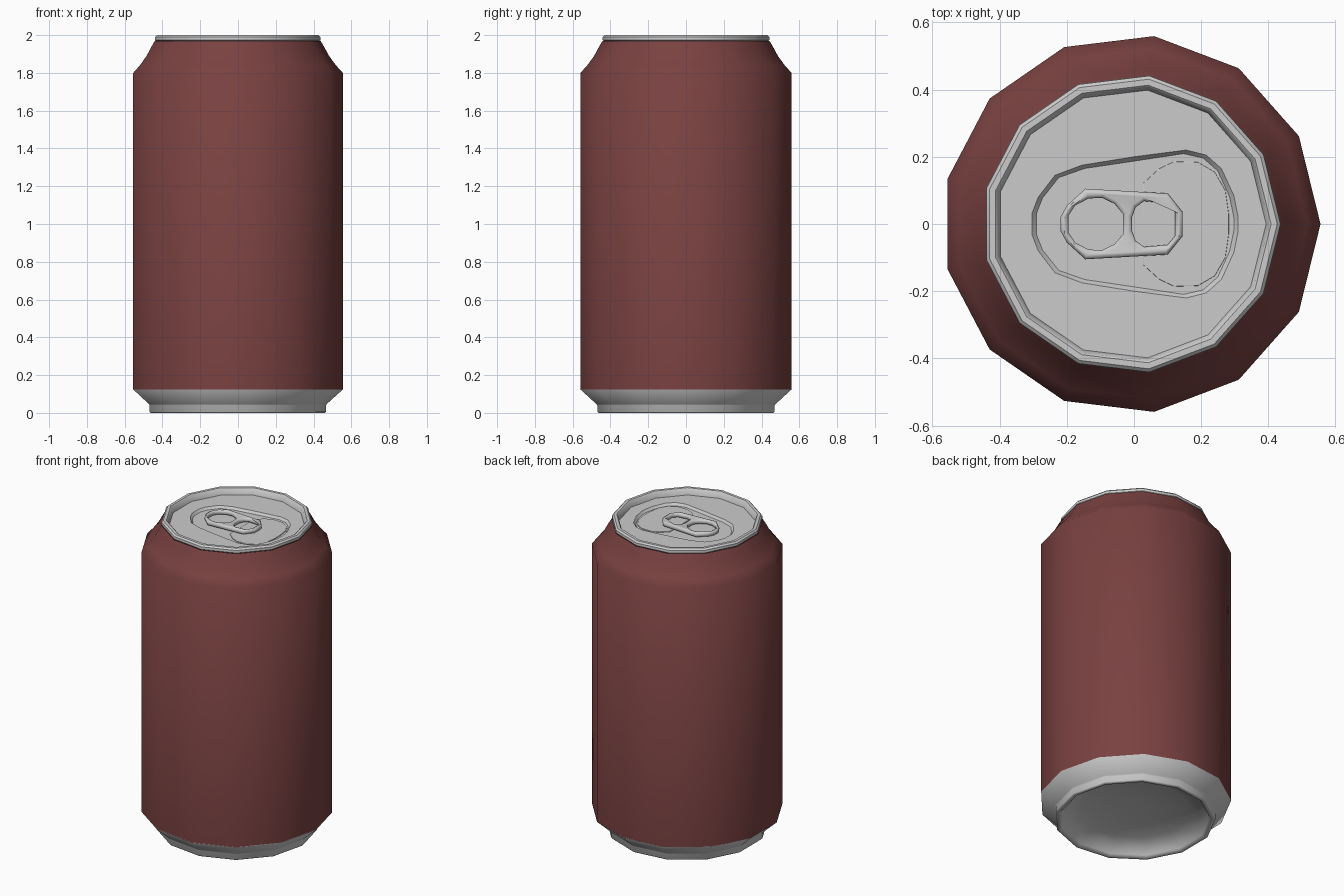
import bpy, bmesh, math

if "Cube" in bpy.data.objects:
    bpy.data.objects.remove(bpy.data.objects["Cube"])

SIDES = 13
CX = -0.008  # an odd-sided ring is slightly off its bounding-box centre
RED = (.19, .053, .052, 1)
METAL = (.55, .55, .55, 1)


def finish(bm, name, angle, color=METAL):
    bmesh.ops.remove_doubles(bm, verts=bm.verts, dist=1e-5)
    bmesh.ops.recalc_face_normals(bm, faces=bm.faces)
    me = bpy.data.meshes.new(name)
    bm.to_mesh(me)
    bm.free()
    ob = bpy.data.objects.new(name, me)
    bpy.context.collection.objects.link(ob)
    mat = bpy.data.materials.new(name + "_finish")
    mat.diffuse_color = color
    mat.use_nodes = True
    mat.node_tree.nodes["Principled BSDF"].inputs["Base Color"].default_value = mat.diffuse_color
    me.materials.clear()
    me.materials.append(mat)
    bpy.ops.object.select_all(action='DESELECT')
    ob.select_set(True)
    bpy.context.view_layer.objects.active = ob
    bpy.ops.object.shade_smooth_by_angle(angle=math.radians(angle))
    return ob


def ring(bm, r, z):
    return [bm.verts.new((CX + r * math.cos(2 * math.pi * i / SIDES),
                          r * math.sin(2 * math.pi * i / SIDES), z)) for i in range(SIDES)]


def bridge(bm, a, b):
    n = len(a)
    for i in range(n):
        j = (i + 1) % n
        bm.faces.new((a[i], a[j], b[j], b[i]))


def lathe(name, profile, angle, color=METAL, cap=None):
    bm = bmesh.new()
    rings = [ring(bm, r, z) for r, z in profile]
    for a, b in zip(rings, rings[1:]):
        bridge(bm, a, b)
    if cap:
        tip = bm.verts.new((CX, 0, cap))
        last = rings[-1]
        for i in range(SIDES):
            bm.faces.new((last[i], last[(i + 1) % SIDES], tip))
    return finish(bm, name, angle, color)


def mirrored(half):
    return half + [(x, -y) for x, y in reversed(half) if abs(y) > 1e-6]


def plate(name, outlines, z, extrude, bevel, angle):
    """Flat plate with holes and rounded edges, from a filled 2D curve."""
    cu = bpy.data.curves.new(name, 'CURVE')
    cu.dimensions = '2D'
    cu.fill_mode = 'BOTH'
    cu.extrude, cu.bevel_depth, cu.offset = extrude, bevel, -bevel
    cu.bevel_resolution = 1
    for pts in outlines:
        sp = cu.splines.new('POLY')
        sp.points.add(len(pts) - 1)
        for p, (x, y) in zip(sp.points, pts):
            p.co = (x, y, 0, 1)
        sp.use_cyclic_u = True
    tmp = bpy.data.objects.new(name + "_curve", cu)
    bpy.context.collection.objects.link(tmp)
    me = tmp.evaluated_get(bpy.context.evaluated_depsgraph_get()).to_mesh()
    bm = bmesh.new()
    bm.from_mesh(me)
    bpy.data.objects.remove(tmp)
    bmesh.ops.translate(bm, verts=bm.verts, vec=(0, 0, z))
    return finish(bm, name, angle)


# Painted body with sloped shoulder
lathe("body", [(.563, .125), (.563, 1.8), (.525, 1.842), (.49, 1.89), (.463, 1.94), (.445, 1.97)],
      45, RED)

# Bare base: taper, foot ring and concave dome underneath
lathe("base", [(.563, .128), (.563, .124), (.478, .047), (.473, .04), (.473, .006), (.467, 0),
               (.45, 0), (.437, .012), (.425, .035), (.33, .07), (.2, .09), (.1, .098)],
      62, cap=.1)

# Top rim
lathe("rim", [(.438, 1.968), (.445, 1.974), (.444, 1.99), (.434, 2), (.416, 2),
              (.41, 1.995), (.401, 1.96)], 40)

# Lid with sunken panel
outer = mirrored([(.31, .02), (.297, .085), (.26, .165), (.215, .205), (.155, .22), (0, .2),
                  (-.155, .175), (-.235, .145), (-.285, .08), (-.303, .033)])
bm = bmesh.new()
edge = ring(bm, .401, 1.96)
top = [bm.verts.new((x, y, 1.96)) for x, y in outer]
low = []
for x, y in outer:
    k = 1 - .013 / math.hypot(x, y)
    low.append(bm.verts.new((x * k, y * k, 1.945)))
loops = [bm.edges.new((lp[i - 1], lp[i])) for lp in (edge, top) for i in range(len(lp))]
bmesh.ops.triangle_fill(bm, use_beauty=True, edges=loops, normal=(0, 0, 1))
bridge(bm, top, low)
bm.faces.new(low)
finish(bm, "lid", 30)

# Scored mouth panel
mouth = mirrored([(.282, .03), (.272, .1), (.24, .155), (.19, .184), (.12, .186), (.075, .165),
                  (.028, .122)])
plate("mouth_panel", [mouth], 1.945, .003, .002, 20)

# Pull tab with finger hole and front hole
tab = mirrored([(.145, .035), (.1, .091), (-.145, .105), (-.2, .055), (-.219, .02)])
finger = mirrored([(-.033, .03), (-.058, .06), (-.095, .078), (-.135, .076), (-.175, .055),
                   (-.195, .025)])
front = mirrored([(.122, .035), (.1, .062), (.03, .068), (.005, .05), (-.006, .02)])
plate("pull_tab", [tab, finger, front], 1.962, .004, .011, 60)
